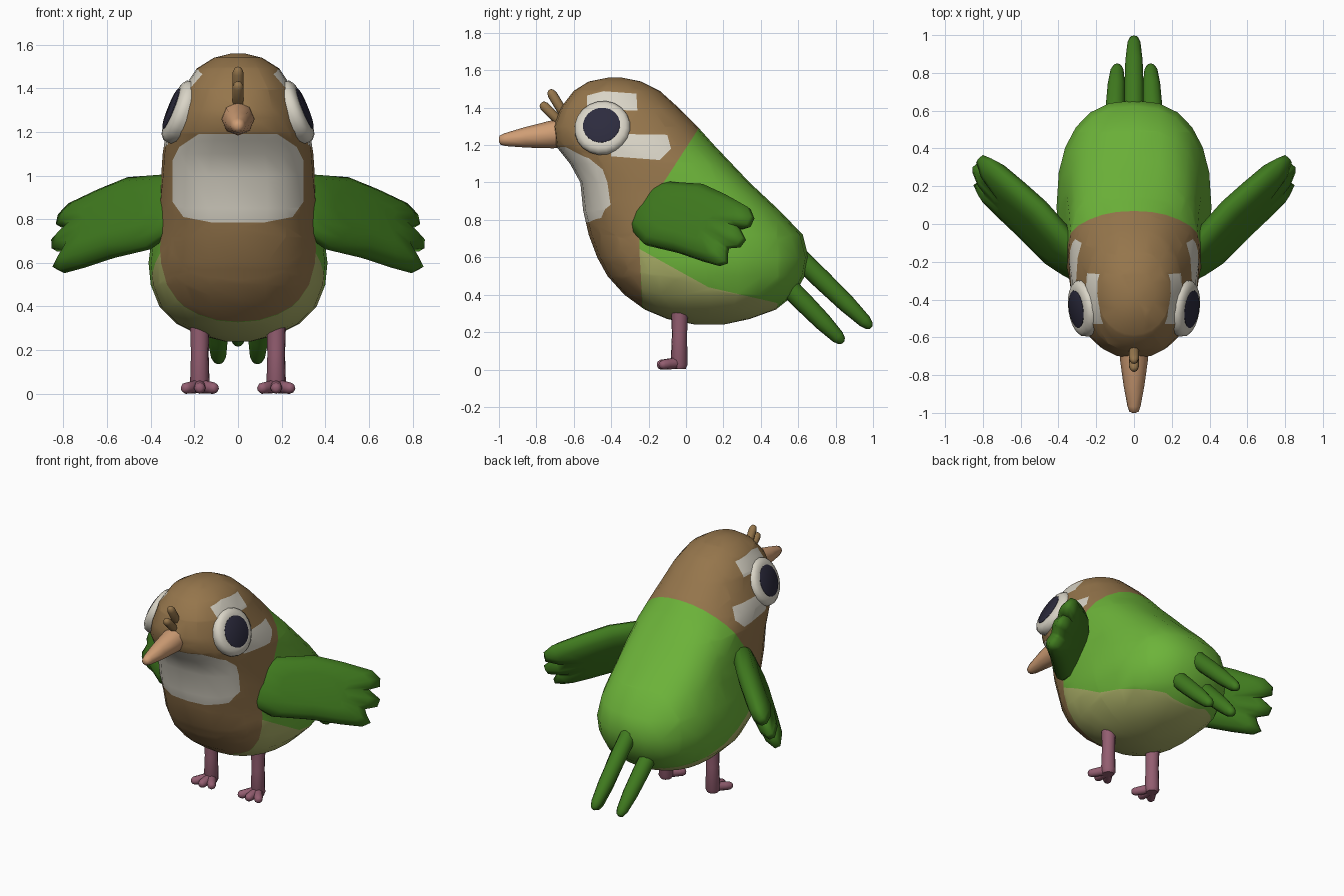
import bpy, bmesh, math
from mathutils import Vector

cube = bpy.data.objects.get("Cube")
if cube:
    bpy.data.objects.remove(cube)


def material(name, r, g, b):
    """Make a flat material from 0-255 display values."""
    m = bpy.data.materials.new(name)
    col = [(c / 255) ** 2.2 for c in (r, g, b)] + [1]
    m.diffuse_color = col
    m.use_nodes = True
    bsdf = next(n for n in m.node_tree.nodes if n.type == 'BSDF_PRINCIPLED')
    bsdf.inputs["Base Color"].default_value = col
    return m


BROWN = material("brown", 148, 117, 77)
GREEN = material("leaf green", 108, 178, 60)
DARK = material("dark green", 66, 122, 36)
OLIVE = material("pale olive", 170, 175, 104)
WHITE = material("warm white", 216, 211, 197)
BEAK = material("peach", 206, 156, 116)
PUPIL = material("blue black", 48, 47, 64)
LEG = material("mauve", 146, 94, 112)


def finish(name, bm, mats, sharp=60):
    bmesh.ops.recalc_face_normals(bm, faces=bm.faces)
    me = bpy.data.meshes.new(name)
    bm.to_mesh(me)
    bm.free()
    for m in mats:
        me.materials.append(m)
    me.shade_smooth()
    me.set_sharp_from_angle(angle=math.radians(sharp))
    ob = bpy.data.objects.new(name, me)
    bpy.context.scene.collection.objects.link(ob)
    return ob


def loft(rings):
    """Skin closed rings of points and cap both ends."""
    bm = bmesh.new()
    rows = [[bm.verts.new(p) for p in ring] for ring in rings]
    for a, b in zip(rows, rows[1:]):
        for i in range(len(a)):
            j = (i + 1) % len(a)
            bm.faces.new((a[i], a[j], b[j], b[i]))
    bm.faces.new(rows[0])
    bm.faces.new(rows[-1])
    return bm


def tube(name, a, b, profile, mat, sides=12, sharp=60):
    """Round part from a to b; profile lists (fraction along, radius)."""
    a, b = Vector(a), Vector(b)
    d = (b - a).normalized()
    u = d.orthogonal().normalized()
    w = d.cross(u)
    angles = [2 * math.pi * i / sides for i in range(sides)]
    rings = [[a.lerp(b, t) + r * (u * math.cos(k) + w * math.sin(k)) for k in angles]
             for t, r in profile]
    return finish(name, loft(rings), [mat], sharp)


def paint(bm, poly, axis, mat, keep=lambda c: True):
    """Cut a convex counter-clockwise outline into the surface and colour it."""
    h = 1 - axis                      # horizontal coordinate of the projection
    lines = []

    def chosen():
        out = []
        for f in bm.faces:
            c = f.calc_center_median()
            if keep(c) and all((c - p).dot(n) > 0 for p, n in lines):
                out.append(f)
        return out

    for (x0, z0), (x1, z1) in zip(poly, poly[1:] + poly[:1]):
        p, n = Vector((0, 0, z0)), Vector((0, 0, x1 - x0))
        p[h], n[h] = x0, z0 - z1
        faces = chosen()
        geom = set(faces)
        for f in faces:
            geom.update(f.edges)
            geom.update(f.verts)
        bmesh.ops.bisect_plane(bm, geom=list(geom), dist=1e-5, plane_co=p, plane_no=n)
        lines.append((p, n))
    for f in chosen():
        f.material_index = mat


# Body and head: slices of (height, front y, back y, half width, squareness)
SLICES = [(1.56, -.42, -.34, .03, 2), (1.54, -.52, -.24, .11, 2), (1.49, -.60, -.14, .19, 2.1),
          (1.40, -.67, -.04, .25, 2.3), (1.30, -.71, .06, .29, 2.3), (1.20, -.70, .15, .33, 2.3),
          (1.10, -.62, .245, .345, 2.6), (1.0, -.565, .34, .352, 2.8), (.85, -.55, .50, .367, 2.7),
          (.72, -.52, .625, .395, 2.4), (.60, -.475, .655, .41, 2.4), (.50, -.42, .635, .40, 2.4),
          (.40, -.33, .58, .36, 2.4), (.32, -.22, .48, .28, 2.4), (.27, -.10, .34, .18, 2.4),
          (.24, .05, .2, .06, 2.2)]


def body_ring(z, front, back, half, square):
    ring = []
    for i in range(24):
        k = 2 * math.pi * i / 24
        c, s = math.cos(k), math.sin(k)
        x = math.copysign(abs(c) ** (2 / square), c) * half
        y = math.copysign(abs(s) ** (2 / square), s) * (back - front) / 2
        ring.append((x, (front + back) / 2 + y, z))
    return ring


bm = loft([body_ring(*s) for s in SLICES])
# Green back, olive belly
paint(bm, [(-.22, 0), (1, 0), (1, 1.4), (.14, 1.4), (-.12, 1.0), (-.25, .7)], 0, 1)
paint(bm, [(-.21, 0), (.12, 0), (.12, .44), (-.25, .645)], 0, 2)
paint(bm, [(.12, 0), (.49, 0), (.49, .355), (.12, .44)], 0, 2)
# Throat patch, brow patch, cheek patch
paint(bm, [(-.25, .81), (-.12, .785), (.12, .785), (.25, .81), (.3, .88), (.3, 1.07),
           (.27, 1.13), (.18, 1.19), (-.18, 1.19), (-.27, 1.13), (-.3, 1.07), (-.3, .88)],
      1, 3, lambda c: c.y < -.3)
paint(bm, [(-.53, 1.39), (-.26, 1.385), (-.265, 1.475), (-.44, 1.488), (-.53, 1.465)], 0, 3)
paint(bm, [(-.4, 1.14), (-.14, 1.12), (-.08, 1.18), (-.1, 1.255), (-.4, 1.26)], 0, 3)
finish("body", bm, [BROWN, GREEN, OLIVE, WHITE], 75)

# Beak and crest
tube("beak", (0, -.64, 1.265), (0, -1, 1.225),
     [(0, .078), (.22, .074), (.6, .055), (.9, .035), (.98, .025), (1, .01)], BEAK, 8)
CAPSULE = [(0, .018), (.12, .026), (.85, .026), (.96, .018), (1, .008)]
tube("crest_back", (0, -.63, 1.33), (0, -.73, 1.495), CAPSULE, BROWN, 8)
tube("crest_front", (0, -.66, 1.31), (0, -.775, 1.425), CAPSULE, BROWN, 8)

# Tail feathers
FEATHER = [(0, .054), (.4, .053), (.7, .048), (.92, .036), (.98, .024), (1, .01)]
tube("tail_middle", (0, .55, .65), (0, .99, .225), FEATHER, DARK, 10)

# Wing outline seen from the side
WING = [(-.30, .76), (-.22, .67), (-.05, .63), (.08, .585), (.17, .56), (.215, .575),
        (.215, .63), (.22, .655), (.28, .66), (.31, .70), (.28, .76), (.335, .77), (.355, .815),
        (.335, .865), (.22, .93), (.10, .985), (-.12, 1.0), (-.21, .965), (-.28, .86)]
WING_OUT = Vector((1, -.85, .6)).normalized()


def wing_ring(side, scale, offset):
    """Lay the outline on the tilted wing plane, shrunk and moved off it."""
    ring = []
    for y, z in WING:
        y, z = .02 + (y - .02) * scale, .79 + (z - .79) * scale
        p = Vector((1.0 + .85 * y - .6 * z, y, z)) + WING_OUT * offset
        ring.append((side * p.x, p.y, p.z))
    return ring


for label, s in (("left", 1), ("right", -1)):
    # Wing
    layers = [(.5, -.068), (.82, -.055), (1, -.018), (1, .018), (.82, .055), (.5, .068)]
    finish(label + "_wing", loft([wing_ring(s, *k) for k in layers]), [DARK], 85)
    tube(label + "_tail", (s * .105, .48, .51), (s * .088, .84, .145), FEATHER, DARK, 10)

    # Eye
    centre = Vector((s * .272, -.447, 1.293))
    n = Vector((s * .9, -.12, .36)).normalized()
    tube(label + "_eye", centre - n * .05, centre + n * .036,
         [(0, .14), (.45, .152), (.75, .148), (.93, .13), (1, .105)], WHITE, 20)
    tube(label + "_pupil", centre, centre + n * .042, [(0, .1), (.9, .1), (1, .092)], PUPIL, 20)

    # Leg and toes
    x = s * .175
    tube(label + "_leg", (x, -.037, .004), (x, -.033, .36),
         [(0, .036), (.06, .046), (.5, .041), (.85, .045), (1, .047)], LEG, 10)
    for i, (dx, dy) in enumerate(((-.076, -.105), (0, -.12), (.076, -.105))):
        tube(f"{label}_toe_{i + 1}", (x, -.035, .035), (x + dx, -.035 + dy, .024),
             [(0, .032), (.6, .028), (.85, .026), (.97, .017), (1, .008)], LEG, 8)
